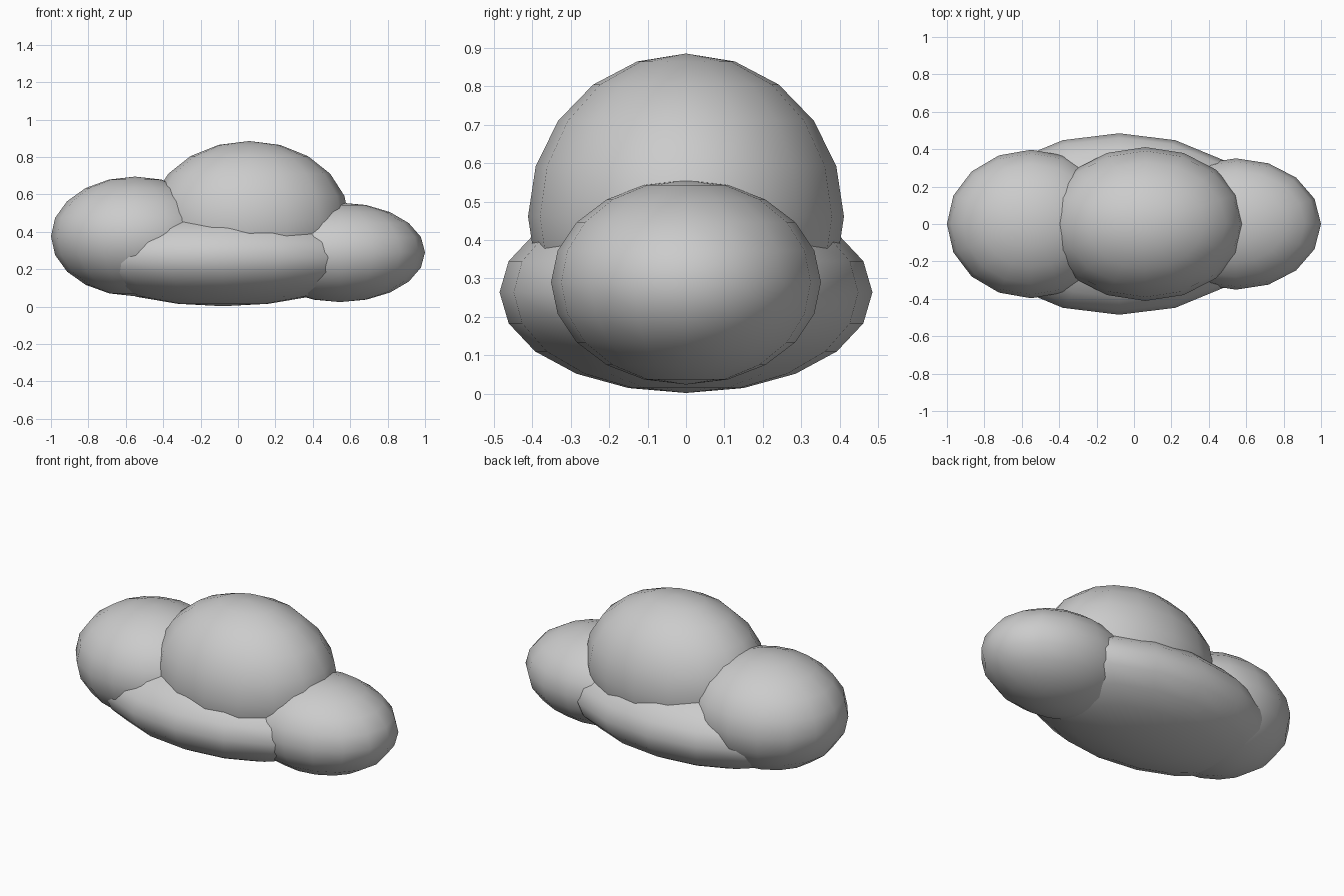
import bpy

if "Cube" in bpy.data.objects:
    bpy.data.objects.remove(bpy.data.objects["Cube"])


def puff(name, center, radii):
    """Smooth ellipsoid puff made from a low-segment UV sphere."""
    bpy.ops.mesh.primitive_uv_sphere_add(segments=16, ring_count=10, radius=1, location=center)
    ob = bpy.context.object
    ob.name = name
    ob.scale = radii
    bpy.ops.object.transform_apply(location=False, rotation=False, scale=True)
    bpy.ops.object.shade_smooth()
    return ob


# Wide flat underside of the cloud
puff("cloud_base", (-0.08, 0, 0.264), (0.785, 0.485, 0.262))
# Tall central puff
puff("cloud_middle_puff", (0.06, 0, 0.461), (0.535, 0.411, 0.424))
# Side puffs
puff("cloud_left_puff", (-0.55, 0, 0.375), (0.45, 0.397, 0.32))
puff("cloud_right_puff", (0.545, 0, 0.29), (0.455, 0.351, 0.266))
